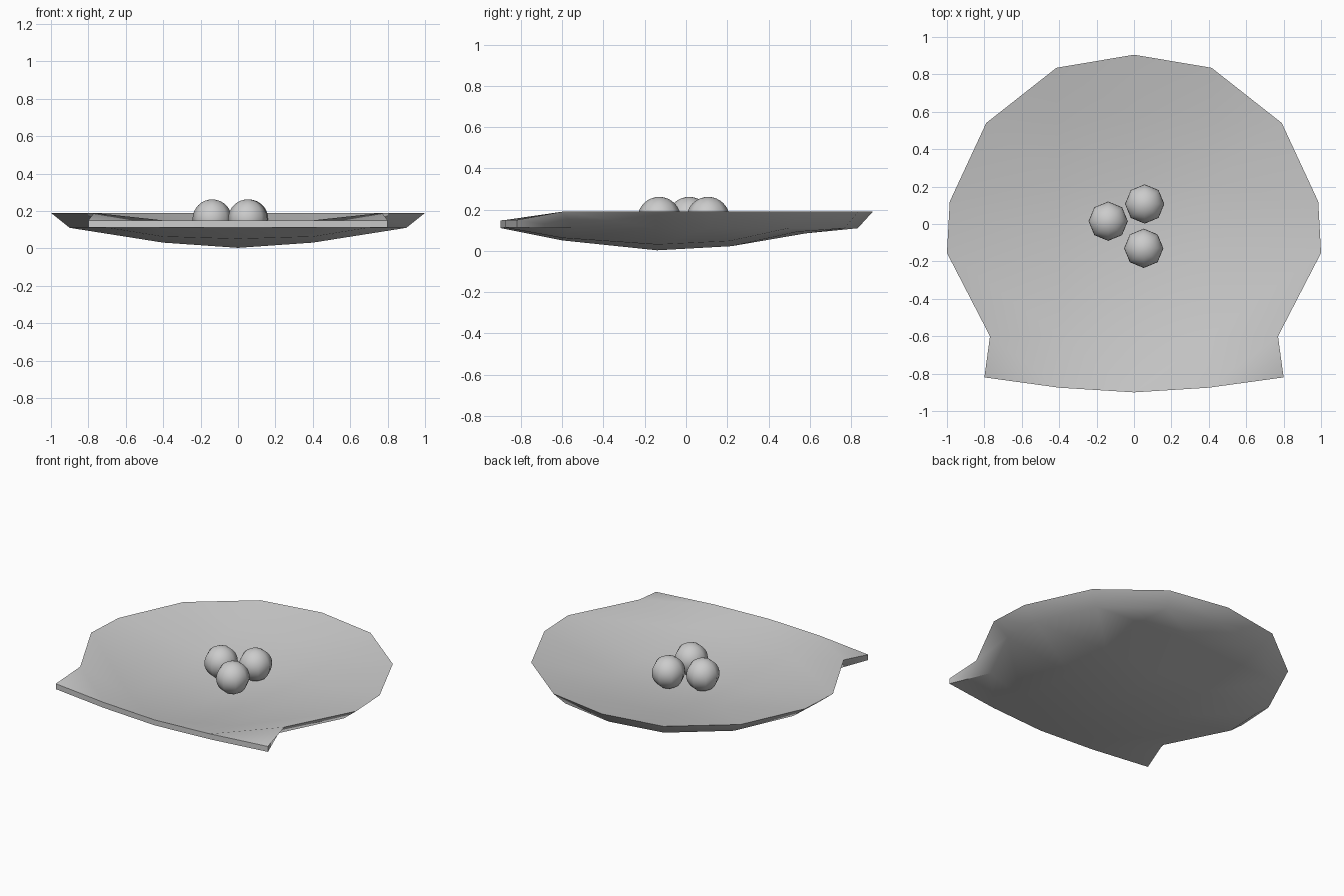
import bpy
import bmesh

cube = bpy.data.objects.get("Cube")
if cube:
    bpy.data.objects.remove(cube, do_unlink=True)

grey = bpy.data.materials.new("light_grey")
grey.use_nodes = True
color = (0.6, 0.6, 0.6, 1)
grey.diffuse_color = color
grey.node_tree.nodes["Principled BSDF"].inputs["Base Color"].default_value = color


def finish(name, bm):
    mesh = bpy.data.meshes.new(name)
    bm.to_mesh(mesh)
    bm.free()
    mesh.materials.append(grey)
    obj = bpy.data.objects.new(name, mesh)
    bpy.context.collection.objects.link(obj)
    bpy.ops.object.select_all(action='DESELECT')
    bpy.context.view_layer.objects.active = obj
    obj.select_set(True)
    return obj


# Upper surface, rows from front to back, middle line to outer edge
rows = [
    [(0, -0.9, 0.148), (0.4, -0.875, 0.15), (0.8, -0.82, 0.15)],
    [(0, -0.6, 0.088), (0.4, -0.6, 0.1), (0.77, -0.6, 0.19)],
    [(0, -0.14, 0.04), (0.4, -0.14, 0.068), (1, -0.155, 0.19)],
    [(0, 0.22, 0.06), (0.4, 0.21, 0.085), (0.985, 0.12, 0.19)],
    [(0, 0.58, 0.122), (0.41, 0.54, 0.13), (0.79, 0.54, 0.19)],
    [(0, 0.905, 0.19), (0.415, 0.835, 0.19)],
]
RIM = 0.19
THICKNESS = 0.037


def underside(p):
    """Rim points go down and inward, all others straight down."""
    x, y, z = p
    if z == RIM:
        return (x * 0.9, y * 0.92, 0.11)
    return (x, y, max(0, z - THICKNESS))


# Shallow dish with open front lip
bm = bmesh.new()
for side in (1, -1):
    for lower in (False, True):
        grid = []
        for row in rows:
            pts = [underside(p) if lower else p for p in row]
            grid.append([bm.verts.new((side * x, y, z)) for x, y, z in pts])
        for near, far in zip(grid, grid[1:]):
            for i in range(2):
                if i + 1 < len(far):
                    a, b, c, d = near[i], near[i + 1], far[i + 1], far[i]
                    if near is grid[0] and i == 1:
                        bm.faces.new((a, b, c))
                        bm.faces.new((a, c, d))
                    else:
                        bm.faces.new((a, b, c, d))
                else:
                    bm.faces.new((near[i], near[i + 1], far[i]))
        edge = grid[0] + [r[-1] for r in grid[1:]] + [grid[-1][0]]
        if lower:
            for i in range(len(edge) - 1):
                bm.faces.new((upper_edge[i], upper_edge[i + 1], edge[i + 1], edge[i]))
        upper_edge = edge
bmesh.ops.remove_doubles(bm, verts=bm.verts, dist=0.0005)
bmesh.ops.recalc_face_normals(bm, faces=bm.faces)
finish("dish", bm)
bpy.ops.object.shade_smooth_by_angle(angle=0.8)

# Three balls resting in the dish
centres = {"back_ball": (0.057, 0.107), "right_ball": (-0.138, 0.015),
           "front_ball": (0.052, -0.13)}
for name, (x, y) in centres.items():
    bm = bmesh.new()
    bmesh.ops.create_uvsphere(bm, u_segments=8, v_segments=16, radius=0.105)
    ball = finish(name, bm)
    ball.location = (x, y, 0.157)
    bpy.ops.object.shade_smooth()
